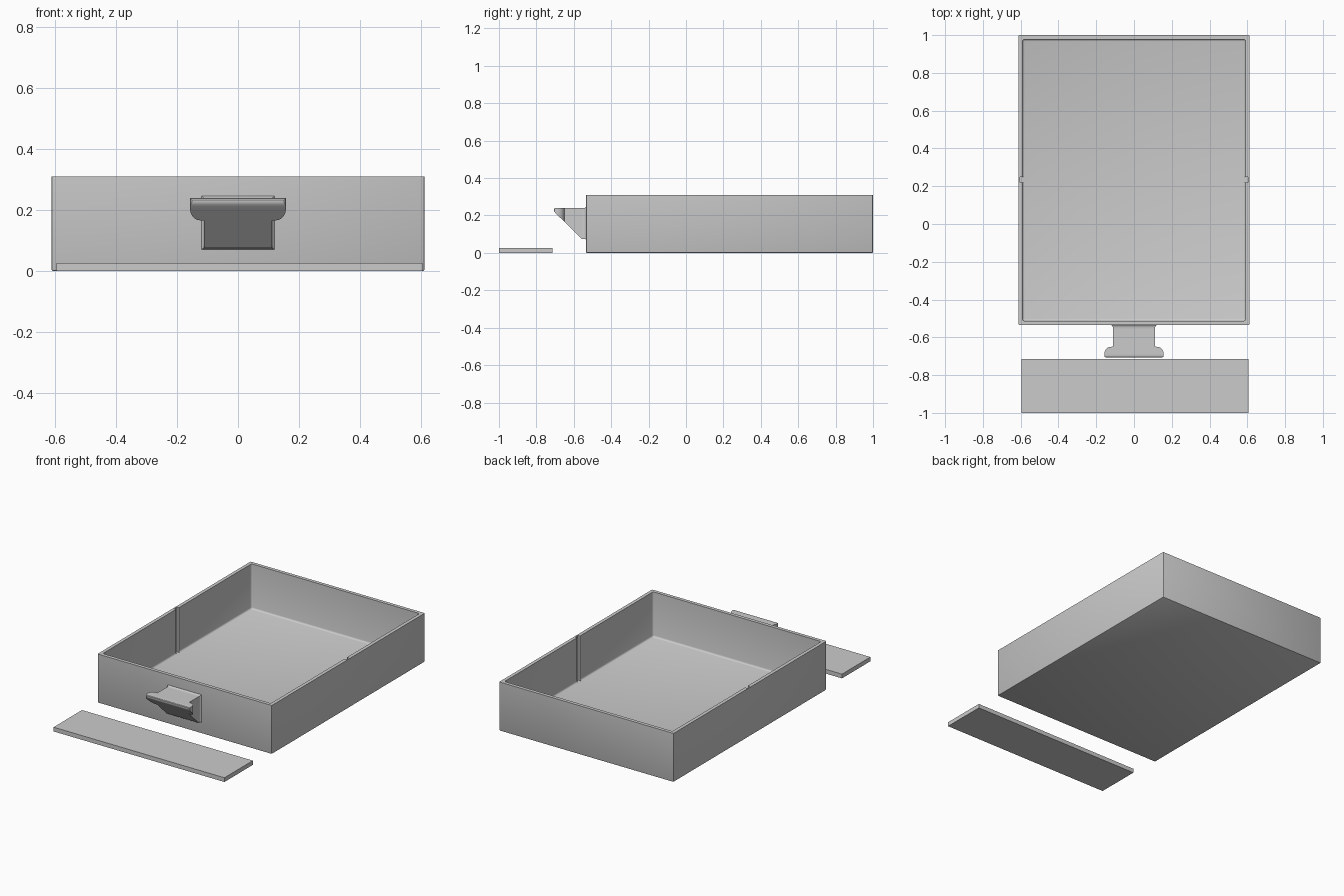
import bpy, bmesh

if "Cube" in bpy.data.objects:
    bpy.data.objects.remove(bpy.data.objects["Cube"])

# One plain grey for everything
grey = bpy.data.materials.new("light_grey")
grey.diffuse_color = (0.6, 0.6, 0.6, 1)
grey.use_nodes = True
grey.node_tree.nodes["Principled BSDF"].inputs["Base Color"].default_value = grey.diffuse_color


def finish(bm, name):
    bmesh.ops.recalc_face_normals(bm, faces=bm.faces[:])
    me = bpy.data.meshes.new(name)
    bm.to_mesh(me)
    bm.free()
    me.materials.append(grey)
    ob = bpy.data.objects.new(name, me)
    bpy.context.collection.objects.link(ob)
    return ob


def block(name, lo, hi, round_by=0, segments=2):
    """Box between two corners; all edges but the top rim may be rounded."""
    bm = bmesh.new()
    bmesh.ops.create_cube(bm, size=1)
    for v in bm.verts:
        for i in range(3):
            v.co[i] = hi[i] if v.co[i] > 0 else lo[i]
    if round_by:
        edges = [e for e in bm.edges if min(v.co.z for v in e.verts) < hi[2] - 1e-4]
        bmesh.ops.bevel(bm, geom=edges, offset=round_by, segments=segments,
                        profile=0.5, affect='EDGES')
    return finish(bm, name)


def smooth(ob, angle=0.6):
    bpy.ops.object.select_all(action='DESELECT')
    ob.select_set(True)
    bpy.context.view_layer.objects.active = ob
    bpy.ops.object.shade_smooth_by_angle(angle=angle)


# Drawer tray: rounded outer block, hollowed, with a divider slot in each side wall
tray = block("drawer_tray", (-0.612, -0.535, 0), (0.612, 1, 0.31), 0.006)
cutters = [block("cavity_cutter", (-0.59, -0.513, 0.025), (0.59, 0.978, 0.4), 0.011, 3)]
for s in (-1, 1):
    x0, x1 = sorted((s * 0.57, s * 0.603))
    cutters.append(block("slot_cutter", (x0, 0.22, 0.0255), (x1, 0.25, 0.4)))
bpy.context.view_layer.objects.active = tray
for c in cutters:
    mod = tray.modifiers.new("cut", 'BOOLEAN')
    mod.operation = 'DIFFERENCE'
    mod.solver = 'EXACT'
    mod.object = c
    bpy.ops.object.modifier_apply(modifier=mod.name)
    bpy.data.objects.remove(c)
smooth(tray)

# Loose divider panel lying in front of the drawer
block("divider_panel", (-0.595, -1, 0), (0.605, -0.715, 0.027))

# Pull handle: flared lip, narrow neck and sloped underside, lofted front to back
# Each station: y, half width, top z, bottom z
def under(y):
    return 0.215 - 0.979 * (y + 0.70)


stations = [(-0.706, 0.151, 0.234, 0.226), (-0.703, 0.155, 0.238, 0.219),
            (-0.697, 0.157, 0.24, under(-0.697))]
for y, w in [(-0.685, 0.157), (-0.675, 0.155), (-0.665, 0.150), (-0.657, 0.143),
             (-0.652, 0.134), (-0.650, 0.122), (-0.6495, 0.112), (-0.557, 0.112)]:
    stations.append((y, w, 0.24, under(y)))
stations += [(-0.545, 0.112, 0.24, 0.075), (-0.539, 0.115, 0.242, 0.074),
             (-0.534, 0.121, 0.247, 0.070)]

bm = bmesh.new()
rings = [[bm.verts.new(p) for p in ((-w, y, t), (w, y, t), (w, y, b), (-w, y, b))]
         for y, w, t, b in stations]
for r0, r1 in zip(rings, rings[1:]):
    for i in range(4):
        j = (i + 1) % 4
        bm.faces.new((r0[i], r0[j], r1[j], r1[i]))
bm.faces.new(rings[0])
bm.faces.new(rings[-1])
smooth(finish(bm, "pull_handle"))
